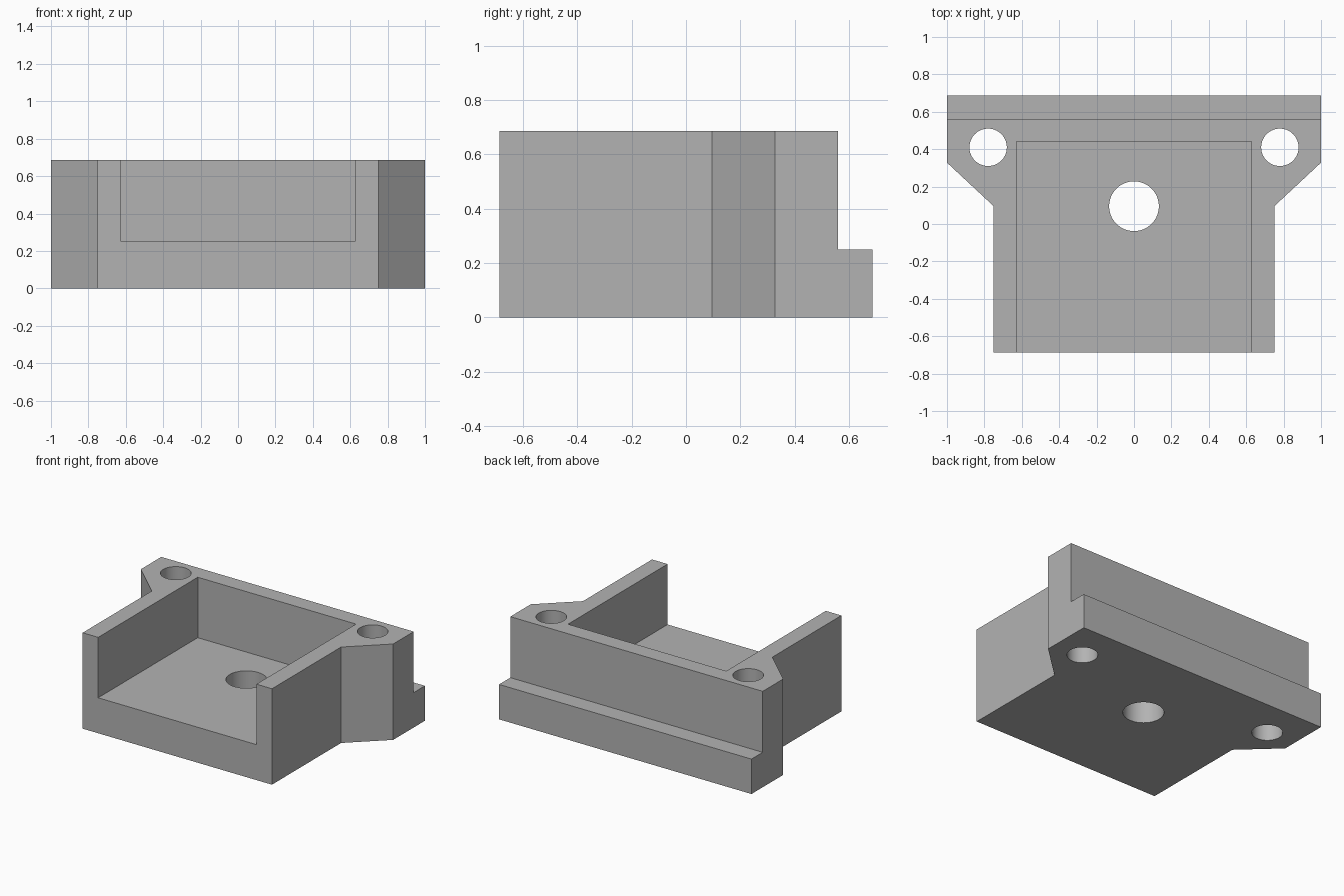
import bpy
import bmesh
from math import radians
from mathutils import Matrix, Vector

default_cube = bpy.data.objects.get("Cube")
if default_cube:
    bpy.data.objects.remove(default_cube, do_unlink=True)

HEIGHT = 0.687
BACK = 0.687
LEDGE_Z = 0.25
LEDGE_Y = 0.56

grey = bpy.data.materials.new("plain grey")
grey.use_nodes = True
colour = (0.45, 0.45, 0.45, 1)
grey.diffuse_color = colour
grey.node_tree.nodes["Principled BSDF"].inputs["Base Color"].default_value = colour


def make_object(name, bm):
    bmesh.ops.recalc_face_normals(bm, faces=bm.faces)
    mesh = bpy.data.meshes.new(name)
    bm.to_mesh(mesh)
    bm.free()
    mesh.materials.append(grey)
    obj = bpy.data.objects.new(name, mesh)
    bpy.context.collection.objects.link(obj)
    return obj


def prism(name, outline, height):
    bm = bmesh.new()
    face = bm.faces.new([bm.verts.new((x, y, 0)) for x, y in outline])
    top = bmesh.ops.extrude_face_region(bm, geom=[face])["geom"]
    verts = [v for v in top if isinstance(v, bmesh.types.BMVert)]
    bmesh.ops.translate(bm, verts=verts, vec=(0, 0, height))
    return make_object(name, bm)


def box(name, low, high):
    low, high = Vector(low), Vector(high)
    bm = bmesh.new()
    place = Matrix.Translation((low + high) / 2) @ Matrix.Diagonal((high - low).to_4d())
    bmesh.ops.create_cube(bm, size=1, matrix=place)
    return make_object(name, bm)


def drill(name, x, y, radius):
    bm = bmesh.new()
    bmesh.ops.create_cone(bm, cap_ends=True, segments=64, radius1=radius, radius2=radius,
                          depth=2, matrix=Matrix.Translation((x, y, HEIGHT / 2)))
    return make_object(name, bm)


# Body with flared ears at the back
right_half = [(-1, BACK), (-1, 0.328), (-0.75, 0.095), (-0.75, -BACK)]
left_half = [(-x, y) for x, y in reversed(right_half)]
body = prism("bracket_body", right_half + left_half, HEIGHT)

# Open-fronted pocket, rear ledge and through holes
cutters = [
    box("pocket_cutter", (-0.627, -1, 0.254), (0.627, 0.44, 1)),
    box("ledge_cutter", (-2, LEDGE_Y, LEDGE_Z), (2, 1, 1)),
    drill("centre_hole_cutter", 0, 0.095, 0.133),
    drill("left_hole_cutter", 0.78, 0.41, 0.1),
    drill("right_hole_cutter", -0.78, 0.41, 0.1),
]

bpy.ops.object.select_all(action="DESELECT")
body.select_set(True)
bpy.context.view_layer.objects.active = body
for cutter in cutters:
    cutter.hide_render = True
    cut = body.modifiers.new(cutter.name, "BOOLEAN")
    cut.operation = "DIFFERENCE"
    cut.solver = "EXACT"
    cut.object = cutter
    bpy.ops.object.modifier_apply(modifier=cut.name)
    bpy.data.objects.remove(cutter, do_unlink=True)

# Smooth hole walls, sharp edges elsewhere
bpy.ops.object.shade_smooth_by_angle(angle=radians(30))
